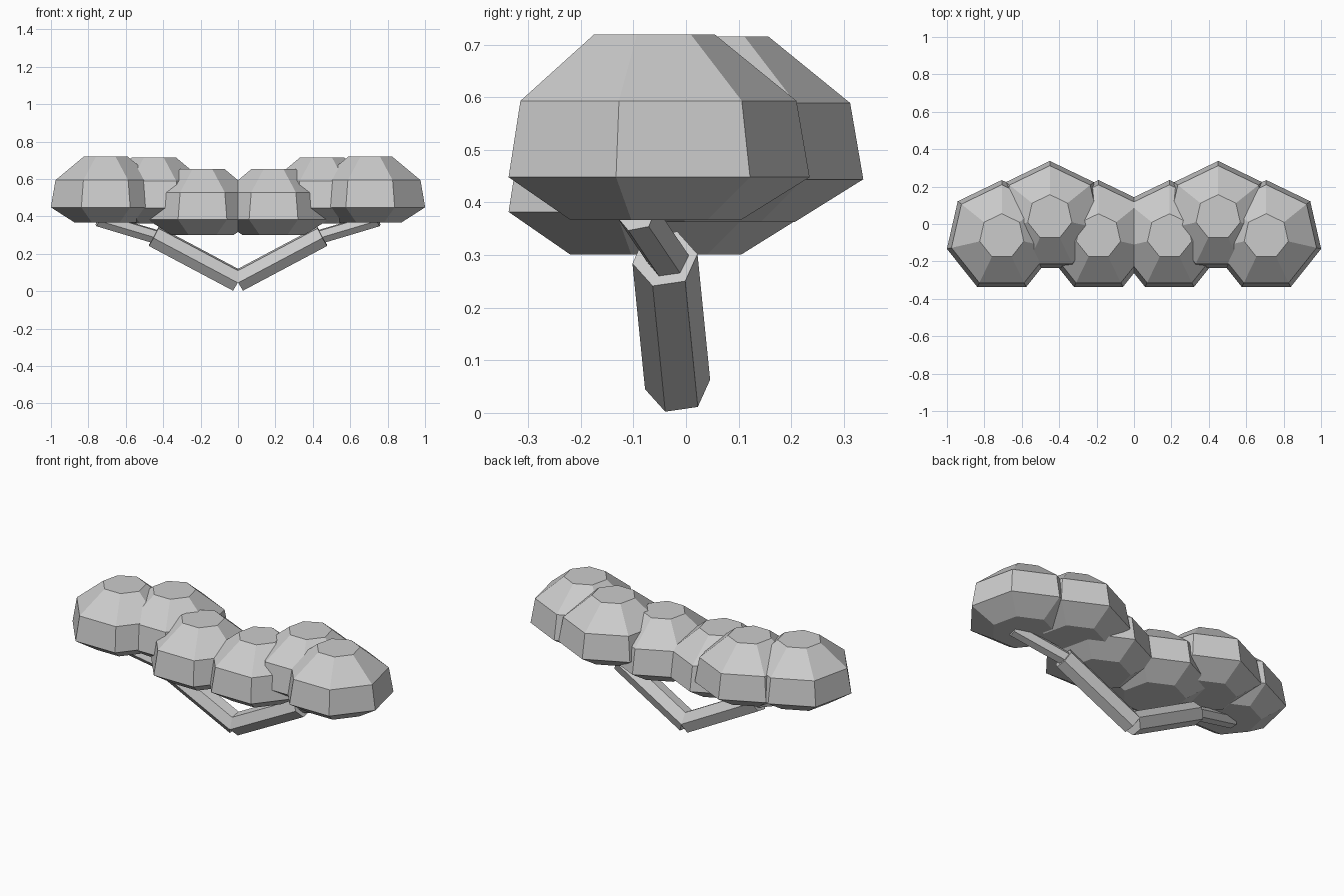
import bpy, bmesh, math
from mathutils import Vector

if "Cube" in bpy.data.objects:
    bpy.data.objects.remove(bpy.data.objects["Cube"])

GREY = (0.6, 0.6, 0.6, 1)
mat = bpy.data.materials.new("plain grey")
mat.use_nodes = True
mat.diffuse_color = GREY
mat.node_tree.nodes["Principled BSDF"].inputs["Base Color"].default_value = GREY


def loft(name, rings):
    """Skin a list of vertex rings and cap both ends."""
    bm = bmesh.new()
    loops = [[bm.verts.new(p) for p in ring] for ring in rings]
    n = len(loops[0])
    for a, b in zip(loops, loops[1:]):
        for i in range(n):
            j = (i + 1) % n
            bm.faces.new((a[i], a[j], b[j], b[i]))
    bm.faces.new(loops[0])
    bm.faces.new(loops[-1])
    bmesh.ops.recalc_face_normals(bm, faces=bm.faces)
    mesh = bpy.data.meshes.new(name)
    bm.to_mesh(mesh)
    bm.free()
    mesh.materials.append(mat)
    obj = bpy.data.objects.new(name, mesh)
    bpy.context.collection.objects.link(obj)


# Heptagonal clump outline: radius and height above its flat base
CLUMP = [(0.171, 0), (0.301, 0.081), (0.276, 0.226), (0.121, 0.352)]


def clump(name, x, y, z):
    angles = [math.pi / 2 + math.tau * i / 7 for i in range(7)]
    loft(name, [[(x + r * math.cos(a), y + r * math.sin(a), z + h) for a in angles]
                for r, h in CLUMP])


def branch(name, start, end, radius, twist):
    """Straight hexagonal rod with square-cut ends."""
    start, end = Vector(start), Vector(end)
    axis = (end - start).normalized()
    side = (Vector((0, 1, 0)) - axis * axis.y).normalized()
    up = side.cross(axis)
    if up.z < 0:
        up = -up
    angles = [math.radians(twist + 60 * i) for i in range(6)]
    loft(name, [[c + radius * (side * math.cos(a) + up * math.sin(a)) for a in angles]
                for c in (start, end)])


for label, s in (("left", 1), ("right", -1)):
    # Foliage
    clump(label + "_outer_clump", s * 0.707, -0.066, 0.367)
    clump(label + "_back_clump", s * 0.45, 0.036, 0.363)
    clump(label + "_inner_clump", s * 0.19, -0.066, 0.301)
    # Branches
    branch(label + "_lower_branch", (0, -0.016, 0.054), (s * 0.45, -0.04, 0.293), 0.0625, 8)
    branch(label + "_upper_branch", (s * 0.43, -0.031, 0.288), (s * 0.748, -0.095, 0.383), 0.04, 8)
